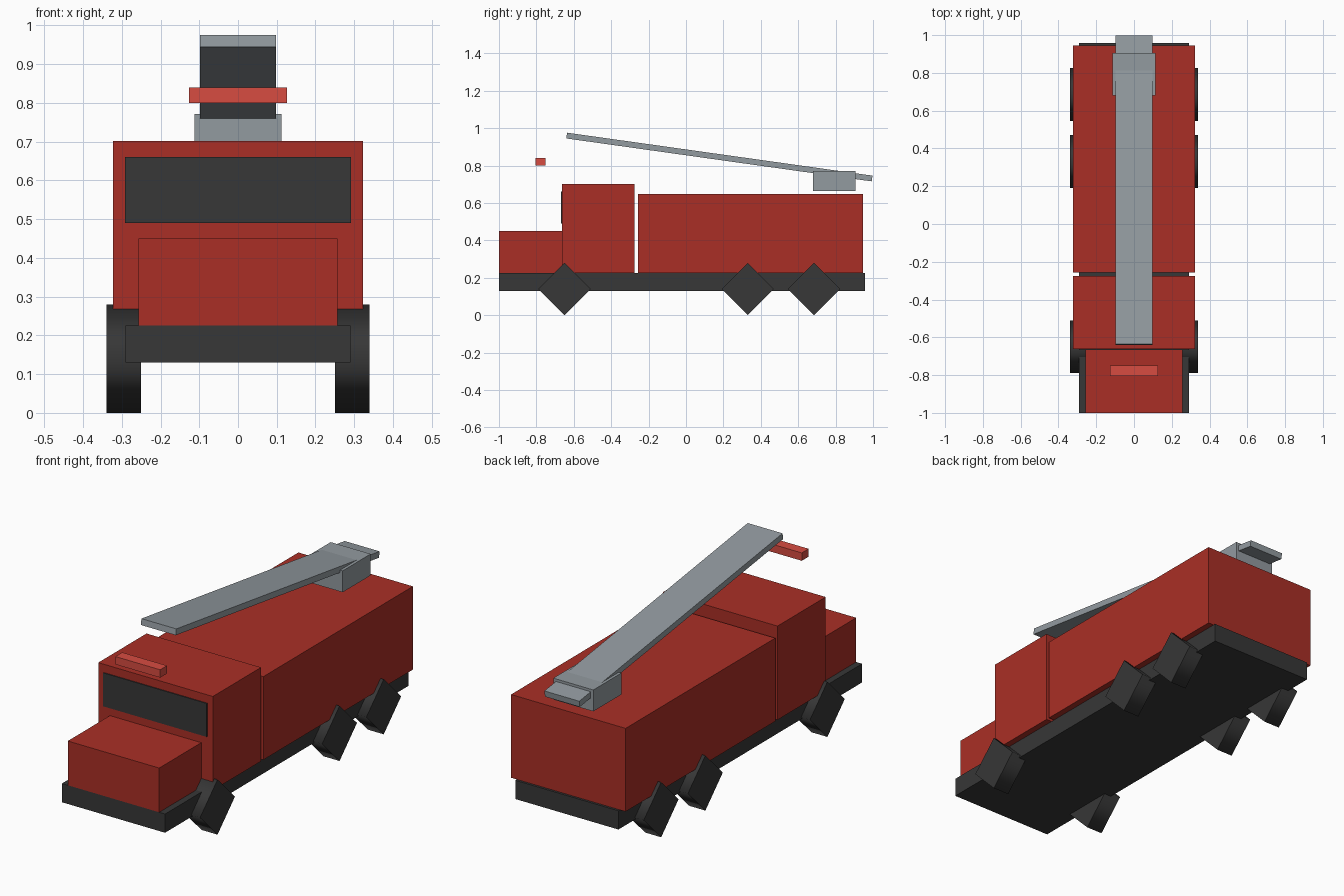
import bpy, math

default = bpy.data.objects.get("Cube")
if default:
    bpy.data.objects.remove(default, do_unlink=True)


def material(name, rgb):
    m = bpy.data.materials.new(name)
    m.use_nodes = True
    color = (*rgb, 1)
    m.diffuse_color = color
    bsdf = next(n for n in m.node_tree.nodes if n.type == "BSDF_PRINCIPLED")
    bsdf.inputs["Base Color"].default_value = color
    bsdf.inputs["Roughness"].default_value = 0.8
    return m


red = material("engine red", (0.40, 0.028, 0.019))
bright_red = material("beacon red", (0.68, 0.072, 0.053))
dark = material("charcoal", (0.038, 0.038, 0.038))
steel = material("steel grey", (0.29, 0.325, 0.35))


def box(name, width, y, z, mat, tilt=0):
    """Box centred on x = 0, spanning the y and z ranges, tilted about x."""
    bpy.ops.mesh.primitive_cube_add(size=1, location=(0, sum(y) / 2, sum(z) / 2))
    ob = bpy.context.object
    ob.name = name
    ob.scale = (width, y[1] - y[0], z[1] - z[0])
    ob.rotation_euler.x = tilt
    ob.data.materials.append(mat)
    return ob


def wheel(name, x, y, radius=0.14, width=0.09):
    """Four-sided wheel standing on a corner, tread smooth and caps flat."""
    bpy.ops.mesh.primitive_cylinder_add(vertices=4, radius=radius, depth=width,
                                        location=(x, y, radius),
                                        rotation=(0, math.pi / 2, 0))
    ob = bpy.context.object
    ob.name = name
    ob.data.materials.append(dark)
    for face in ob.data.polygons:
        face.use_smooth = abs(face.normal.z) < 0.5


# Chassis and bodywork
box("chassis", 0.58, (-1.0, 0.957), (0.13, 0.225), dark)
box("hood", 0.514, (-1.0, -0.66), (0.225, 0.45), red)
box("cab", 0.644, (-0.662, -0.275), (0.225, 0.702), red)
box("rear_body", 0.644, (-0.257, 0.945), (0.225, 0.648), red)
box("windscreen", 0.582, (-0.667, -0.66), (0.49, 0.66), dark)

# Beacon, ladder base and raised ladder
box("light_bar", 0.252, (-0.805, -0.75), (0.80, 0.84), bright_red)
box("ladder_base", 0.225, (0.68, 0.905), (0.663, 0.772), steel)
box("ladder", 0.196, (-0.646, 1.003), (0.83, 0.861), steel, math.radians(-8))

# Three axles
for axle, y in (("front", -0.65), ("middle", 0.33), ("rear", 0.685)):
    for side, sign in (("left", 1), ("right", -1)):
        wheel(f"{axle}_wheel_{side}", sign * 0.295, y)
